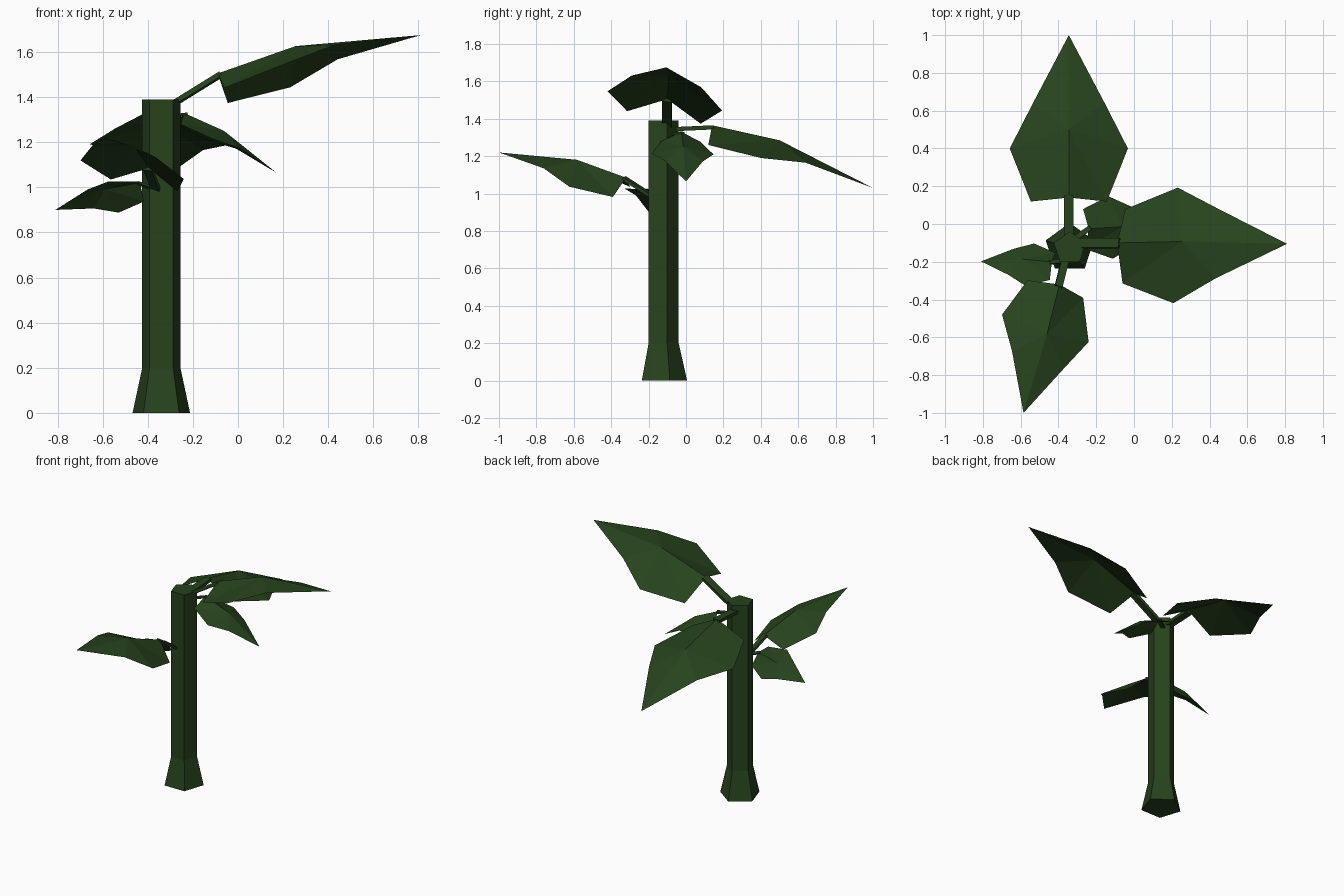
import bpy, bmesh, math
from mathutils import Vector

if "Cube" in bpy.data.objects:
    bpy.data.objects.remove(bpy.data.objects["Cube"])

green = bpy.data.materials.new("plant_green")
green.diffuse_color = (0.02, 0.055, 0.012, 1)
green.use_nodes = True
green.node_tree.nodes["Principled BSDF"].inputs["Base Color"].default_value = green.diffuse_color


def make_object(name, verts, faces):
    mesh = bpy.data.meshes.new(name)
    mesh.from_pydata(verts, [], faces)
    mesh.materials.append(green)
    obj = bpy.data.objects.new(name, mesh)
    bpy.context.collection.objects.link(obj)
    return obj


def fix_normals(obj):
    bm = bmesh.new()
    bm.from_mesh(obj.data)
    bmesh.ops.recalc_face_normals(bm, faces=bm.faces)
    bm.to_mesh(obj.data)
    bm.free()


# Trunk: five-sided column with a flared foot
def trunk():
    verts, faces, n = [], [], 5
    rings = [(0.134, 0), (0.089, 0.2), (0.089, 1.39)]
    for r, z in rings:
        for i in range(n):
            a = math.pi / 2 + i * math.tau / n
            verts.append((-0.34 + r * math.cos(a), -0.128 + r * math.sin(a), z))
    for k in range(len(rings) - 1):
        for i in range(n):
            j = (i + 1) % n
            faces.append((k * n + i, k * n + j, k * n + n + j, k * n + n + i))
    faces += [tuple(range(n))[::-1], tuple(range(2 * n, 3 * n))]
    make_object("trunk", verts, faces)


# Leaf half outline as (along, across, up), relative to leaf length
HALF = [(0.02, 0.218, -0.114), (0.331, 0.339, -0.074), (0.583, 0.206, -0.005)]
RIB = [(0, 0, 0), (0.395, 0, 0.061), (1, 0, 0)]


def leaf(name, root, base, tip, across):
    root, base, tip = Vector(root), Vector(base), Vector(tip)
    length = (tip - base).length
    d = (tip - base).normalized()
    s = Vector(across)
    s = (s - d * s.dot(d)).normalized()
    up = s.cross(d)
    if up.z < 0:
        s, up = -s, -up

    # Blade: creased sheet fanned around the middle of the rib
    pts = RIB + HALF + [(a, -w, h) for a, w, h in HALF]
    verts = [base + (d * a + s * w + up * h) * length for a, w, h in pts]
    faces = []
    for o in (3, 6):
        chain = [0, o, o + 1, o + 2, 2]
        for p, q in zip(chain, chain[1:]):
            faces.append((1, p, q) if o == 3 else (1, q, p))
    blade = make_object(name, verts, faces)
    if blade.data.polygons[0].normal.dot(up) < 0:
        blade.data.flip_normals()

    # Stem: flat four-sided bar from the trunk to the blade
    axis = (base - root).normalized()
    side = (s - axis * s.dot(axis)).normalized()
    top = side.cross(axis)
    if top.z < 0:
        top = -top
    w, t = 0.028 * length, 0.024 * length
    end = base + axis * 0.01
    verts = [p + side * i * w - top * j * t
             for p in (root, end) for i, j in ((-1, 0), (1, 0), (1, 1), (-1, 1))]
    faces = [(0, 1, 2, 3), (4, 5, 6, 7)]
    faces += [(i, (i + 1) % 4, 4 + (i + 1) % 4, 4 + i) for i in range(4)]
    fix_normals(make_object(name + "_stem", verts, faces))


trunk()
leaf("back_leaf", (-0.345, -0.08, 1.355), (-0.345, 0.14, 1.365),
     (-0.345, 1.0, 1.03), (1, 0, 0))
leaf("right_leaf", (-0.3, -0.1, 1.375), (-0.09, -0.1, 1.505),
     (0.81, -0.105, 1.675), (-0.015, -0.61, 0.105))
leaf("front_leaf", (-0.36, -0.18, 0.995), (-0.395, -0.32, 1.085),
     (-0.585, -1.0, 1.22), (0.455, -0.155, -0.08))
leaf("small_left_leaf", (-0.35, -0.19, 0.99), (-0.435, -0.2, 1.02),
     (-0.81, -0.198, 0.9), (-0.03, -0.19, 0.12))
leaf("small_right_leaf", (-0.32, -0.08, 1.32), (-0.24, -0.025, 1.33),
     (0.17, 0.0, 1.065), (0.02, -0.3, 0.005))
